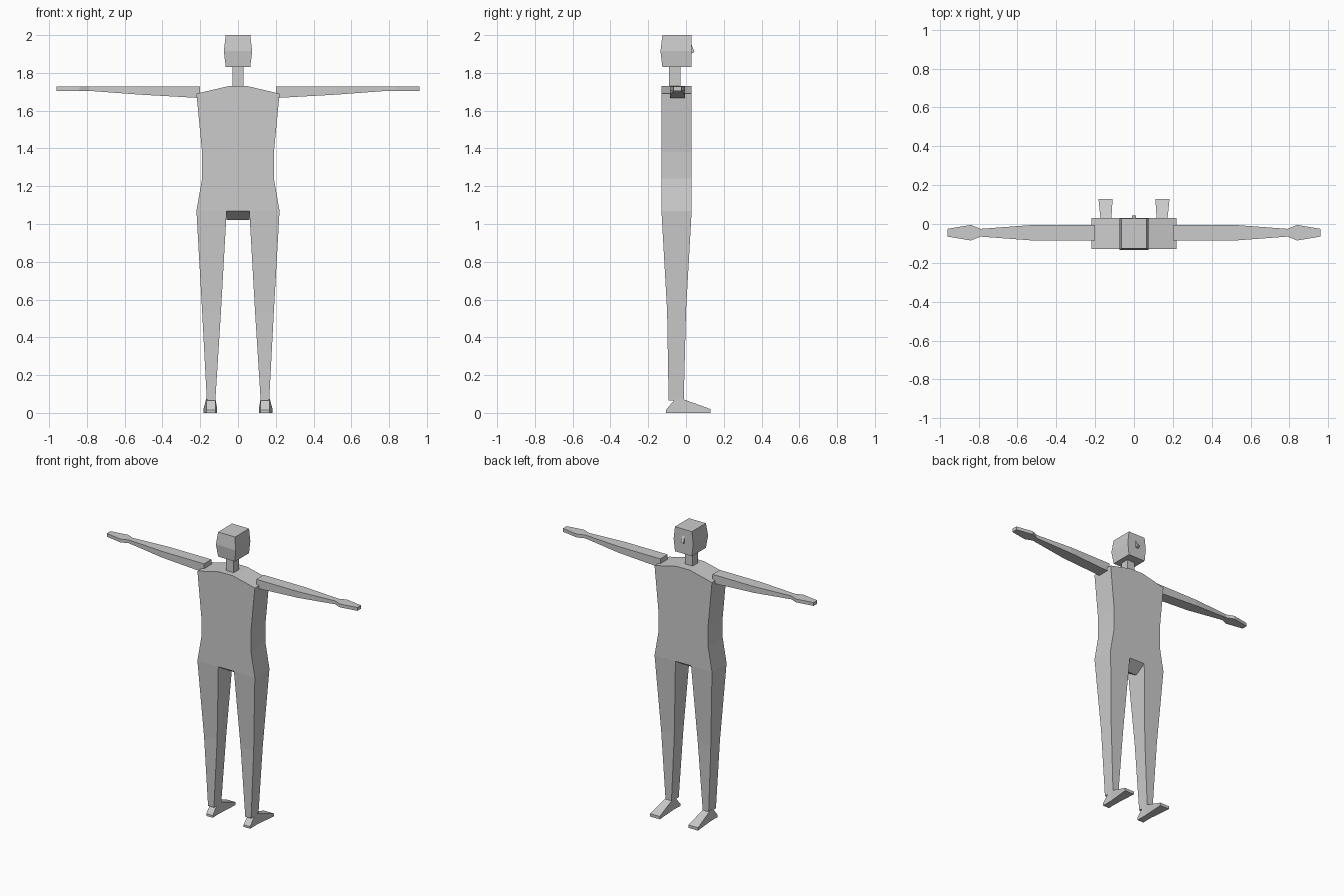
import bpy, bmesh

if "Cube" in bpy.data.objects:
    bpy.data.objects.remove(bpy.data.objects["Cube"])

grey = bpy.data.materials.new("plain_grey")
grey.diffuse_color = (0.6, 0.6, 0.6, 1)
grey.use_nodes = True
grey.node_tree.nodes["Principled BSDF"].inputs["Base Color"].default_value = grey.diffuse_color


def make_part(name, rings, mirror=False):
    """Skin a row of equal-sized point rings and cap both ends."""
    bm = bmesh.new()
    rows = [[bm.verts.new(p) for p in ring] for ring in rings]
    n = len(rows[0])
    for a, b in zip(rows, rows[1:]):
        for i in range(n):
            j = (i + 1) % n
            bm.faces.new((a[i], a[j], b[j], b[i]))
    bm.faces.new(rows[0])
    bm.faces.new(rows[-1])
    bmesh.ops.recalc_face_normals(bm, faces=bm.faces)
    mesh = bpy.data.meshes.new(name)
    bm.to_mesh(mesh)
    bm.free()
    mesh.materials.append(grey)
    obj = bpy.data.objects.new(name, mesh)
    bpy.context.collection.objects.link(obj)
    if mirror:
        obj.modifiers.new("mirror", 'MIRROR')
    return obj


def level(z, x0, x1, y0, y1):
    """Horizontal rectangle at height z."""
    return [(x0, y0, z), (x1, y0, z), (x1, y1, z), (x0, y1, z)]


def slice_x(x, y0, y1, z0, z1):
    """Upright rectangle across the x axis."""
    return [(x, y0, z0), (x, y1, z0), (x, y1, z1), (x, y0, z1)]


# Torso: front outline pulled straight back
half = [(0.05, 1.73), (0.22, 1.69), (0.19, 1.38), (0.19, 1.24), (0.22, 1.07)]
outline = half + [(-x, z) for x, z in reversed(half)]
make_part("torso", [[(x, y, z) for x, z in outline] for y in (-0.13, 0.03)])

# Crotch: shallow wedge between the legs
make_part("crotch", [[(x, -0.13, 1.07), (x, -0.05, 1.02), (x, 0.03, 1.07)]
                     for x in (-0.06, 0.06)])

# Neck and head
make_part("neck", [level(z, -0.03, 0.03, -0.09, -0.03) for z in (1.72, 1.84)])
make_part("head", [level(1.83, -0.065, 0.065, -0.125, 0.028),
                   level(1.915, -0.075, 0.075, -0.135, 0.028),
                   level(2.0, -0.065, 0.065, -0.125, 0.028)])

# Nose: small wedge on the face
make_part("nose", [[(x, 0.025, 1.96), (x, 0.045, 1.91), (x, 0.025, 1.9)]
                   for x in (-0.01, 0.01)])

# Arms with tapered forearm and flared hand
make_part("arm", [slice_x(0.2, -0.085, -0.005, 1.667, 1.728),
                  slice_x(0.52, -0.085, -0.005, 1.685, 1.728),
                  slice_x(0.79, -0.065, -0.025, 1.705, 1.728),
                  slice_x(0.84, -0.085, -0.005, 1.705, 1.728),
                  slice_x(0.96, -0.065, -0.025, 1.705, 1.728)], mirror=True)

# Legs
make_part("leg", [level(1.07, 0.06, 0.22, -0.13, 0.03),
                  level(0.54, 0.09, 0.19, -0.10, 0.0),
                  level(0.065, 0.12, 0.165, -0.092, -0.012)], mirror=True)

# Feet: narrow heel, raised instep, wider flat toe
foot = []
for y, x0, x1, z in ((-0.107, 0.118, 0.168, 0.015), (-0.06, 0.12, 0.167, 0.07),
                     (-0.03, 0.12, 0.167, 0.078), (0.13, 0.11, 0.183, 0.02)):
    foot.append([(x0, y, 0), (x1, y, 0), (x1, y, z), (x0, y, z)])
make_part("foot", foot, mirror=True)
